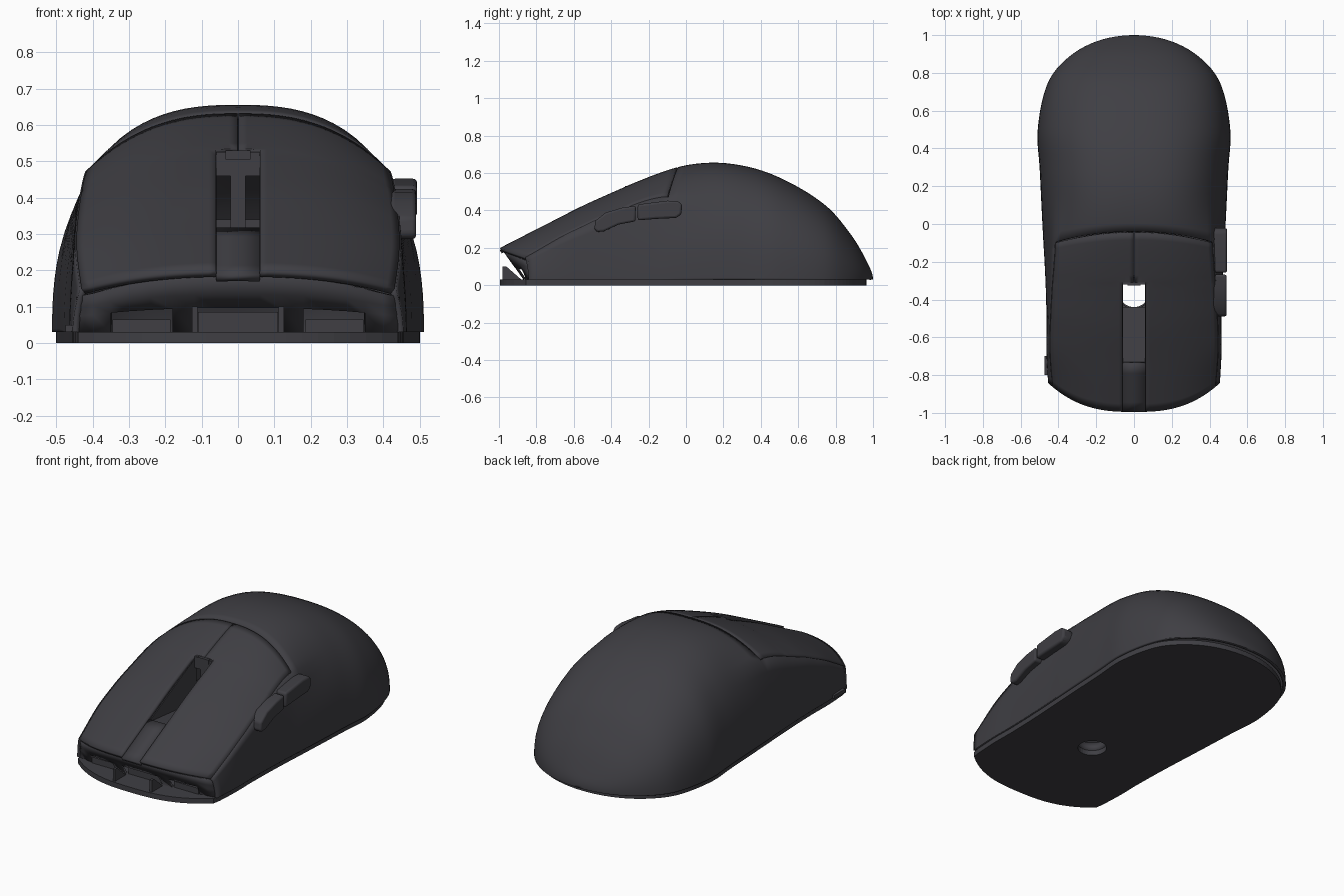
import bpy, bmesh, math
from mathutils import Vector

if "Cube" in bpy.data.objects:
    bpy.data.objects.remove(bpy.data.objects["Cube"], do_unlink=True)

mat = bpy.data.materials.new("charcoal plastic")
mat.use_nodes = True
colour = (0.05, 0.049, 0.057, 1)
mat.diffuse_color = colour
mat.node_tree.nodes["Principled BSDF"].inputs["Base Color"].default_value = colour

# Stations along the body: s, half width, top height, roundness, seam ratio
STATIONS = [
    (-.995, .455, .2, 4.6, .955), (-.75, .464, .325, 6, .965), (-.5, .463, .45, 5.4, .96),
    (-.1, .476, .615, 3.6, .885), (.1, .488, .654, 2.75, .85), (.3, .5, .64, 2.55, .8),
    (.484, .51, .576, 2.5, .8), (.744, .455, .424, 2.4, .8), (.92, .352, .275, 2.3, .8),
    (1.113, .19, .12, 2.2, .8), (1.3, 0, .03, 2, .8)]
FLOOR, FRONT, SEAM, SLOT_END, SLOT = .03, -.995, -.04, -.31, .06


def station(s):
    """Smoothly interpolated width, height, roundness and seam ratio."""
    k = max(i for i in range(len(STATIONS) - 1) if s >= STATIONS[i][0] - 1e-6)
    a, b = STATIONS[k], STATIONS[k + 1]
    p, q = STATIONS[max(k - 1, 0)], STATIONS[min(k + 2, len(STATIONS) - 1)]
    d = b[0] - a[0]
    t = (s - a[0]) / d
    out = []
    for j in range(1, 5):
        ma = (b[j] - p[j]) / (b[0] - p[0]) * d
        mb = (q[j] - a[j]) / (q[0] - a[0]) * d
        out.append((2*t**3 - 3*t*t + 1)*a[j] + (t**3 - 2*t*t + t)*ma
                   + (3*t*t - 2*t**3)*b[j] + (t**3 - t*t)*mb)
    return out


def y_at(s, x):
    """Station to depth: round tail, curved nose and bowed rear seam."""
    y = s if s < .3 else .3 + .7 * math.sin((s - .3) * math.pi / 2)
    nose = min(1, max(0, (-.5 - s) / .495))
    bow = max(0, 1 - abs(s - SEAM) / .3)
    return y + .14 * nose * (abs(x) / .44) ** 2.7 - .05 * bow * (x / .4) ** 2


def surf(s, c, drop=0.0):
    """Outer skin: gently domed top with a crease in front, round dome behind."""
    w, h, n, e = station(s)
    a = min(abs(c), 1)
    dome = FLOOR + (h - FLOOR) * (1 - a ** n) ** (1 / n)
    z_edge = FLOOR + (h - FLOOR) * (1 - e ** n) ** (1 / n)
    if a <= e:
        crease = h - (h - z_edge) * (a / e) ** 2.5
    else:
        crease = FLOOR + (z_edge - FLOOR) * ((1 - a) / (1 - e)) ** .55
    t = min(1, max(0, (s + .1) / .35))
    t = t * t * (3 - 2 * t)
    return Vector((w * c, y_at(s, w * c), crease + (dome - crease) * t - drop))


def spread(a, b, n):
    return [a + (b - a) * i / n for i in range(n + 1)]


def finish(name, bm, solid=0, bevel=0, smooth=True):
    bmesh.ops.remove_doubles(bm, verts=bm.verts, dist=1e-5)
    bmesh.ops.recalc_face_normals(bm, faces=bm.faces)
    me = bpy.data.meshes.new(name)
    bm.to_mesh(me)
    bm.free()
    me.materials.append(mat)
    ob = bpy.data.objects.new(name, me)
    bpy.context.collection.objects.link(ob)
    if solid:
        m = ob.modifiers.new("thickness", 'SOLIDIFY')
        m.thickness, m.offset = solid, -1
    if bevel:
        m = ob.modifiers.new("soft edges", 'BEVEL')
        m.width, m.segments = bevel, 3
    if smooth:
        bpy.ops.object.select_all(action='DESELECT')
        ob.select_set(True)
        bpy.context.view_layer.objects.active = ob
        bpy.ops.object.shade_smooth_by_angle(angle=math.radians(35))


def grid(name, rows, keep=lambda i, j: True, solid=0):
    bm = bmesh.new()
    vs = [[bm.verts.new(p) for p in r] for r in rows]
    for i in range(len(rows) - 1):
        for j in range(len(rows[0]) - 1):
            if keep(i, j):
                bm.faces.new((vs[i][j], vs[i][j + 1], vs[i + 1][j + 1], vs[i + 1][j]))
    loose = [v for v in bm.verts if not v.link_faces]
    bmesh.ops.delete(bm, geom=loose, context='VERTS')
    finish(name, bm, solid)


def thicken(bm, faces, offset):
    ext = bmesh.ops.extrude_face_region(bm, geom=faces)
    bmesh.ops.translate(bm, vec=offset,
                        verts=[g for g in ext["geom"] if isinstance(g, bmesh.types.BMVert)])


def prism(name, outline, x0, x1, bevel=0):
    """Side outline (y, z) extruded across x."""
    bm = bmesh.new()
    f = bm.faces.new([bm.verts.new((x0, y, z)) for y, z in outline])
    thicken(bm, [f], (x1 - x0, 0, 0))
    finish(name, bm, bevel=bevel, smooth=bevel > 0)


def box(name, x, y, z):
    prism(name, [(y[0], z[0]), (y[1], z[0]), (y[1], z[1]), (y[0], z[1])], *x)


# Main shell: full dome behind the seam, side walls only in front of it
stations = (spread(FRONT, SLOT_END, 14)[:-1] + spread(SLOT_END, SEAM, 6)[:-1]
            + spread(SEAM, .3, 8)[:-1] + spread(.3, 1.3, 30))
SIDE, TOP = 12, 28


def section(s):
    w, h, n, e = station(s)
    edge = math.acos(e ** (n / 2))
    side = [math.cos(edge * (i / SIDE) ** 2) ** (2 / n) for i in range(SIDE)]
    cs = [-c for c in side] + spread(-e, e, TOP) + side[::-1]
    return [surf(s, c) for c in cs]


grid("body_shell", [section(s) for s in stations],
     lambda i, j: stations[i] >= SEAM - 1e-6 or not SIDE <= j < SIDE + TOP, solid=.018)

# Two main buttons, split by the centre seam and the wheel slot
button_rows = [(s, SLOT) for s in spread(FRONT, SLOT_END, 16)]
button_rows += [(s, .002) for s in spread(SLOT_END + .0005, SEAM - .006, 7)]
for side, name in ((1, "left_button"), (-1, "right_button")):
    rows = []
    for s, inner in button_rows:
        w, h, n, e = station(s)
        rows.append([surf(s, side * c) for c in spread(inner / w, e * .991, 18)])
    grid(name, rows, solid=.02)

# Undercut front wall with three openings
half = [0, .06, .12, .18, .24, .3, .35, .4, .445]
cols = [-x for x in half[:0:-1]] + half
wall = []
for v in (0, .3, .55, 1):
    row = []
    for x in cols:
        k = (abs(x) / .44) ** 2.7
        y_top, y_low = FRONT + .02 + .13 * k, -.87 + .03 * k
        z_top = surf(FRONT, min(.95, abs(x) / .455)).z - .022
        row.append((x, y_top + (y_low - y_top) * v, z_top + (FLOOR - z_top) * v))
    wall.append(row)


def solid_wall(i, j):
    m = abs(cols[j] + cols[j + 1]) / 2
    return i < 2 or not (m < .12 or .18 < m < .35)


grid("front_wall", wall, solid_wall, solid=.012)

# Base plate with a sensor hole
bm = bmesh.new()
outline = [(x, y_at(FRONT, x)) for x in spread(0, .44, 10)]
for s in stations[1:]:
    x = station(s)[0]
    outline.append((x * .98, min(y_at(s, x), y_at(s, x) * .965)))
outline += [(-x, y) for x, y in outline[-2:0:-1]]
hole = [(.08 * math.cos(a), -.36 + .08 * math.sin(a))
        for a in spread(0, 2 * math.pi, 32)[:-1]]
edges = []
for loop in (outline, hole):
    vs = [bm.verts.new((x, y, 0)) for x, y in loop]
    edges += [bm.edges.new((vs[i - 1], vs[i])) for i in range(len(vs))]
bmesh.ops.triangle_fill(bm, use_beauty=True, edges=edges)
thicken(bm, bm.faces[:], (0, 0, FLOOR))
finish("base_plate", bm, smooth=False)

# Sensor collar
grid("sensor_collar", [[(x, y, z) for x, y in hole + hole[:1]] for z in (FLOOR, .08)], solid=-.01)

# Wheel slot: flush nose strip, sunken floor, side walls, end block and post
grid("slot_nose_strip", [[surf(s, x / station(s)[0], .012) for x in (-SLOT, 0, SLOT)]
                         for s in spread(FRONT, -.74, 5)], solid=.02)
prism("slot_floor", [(-.74, .22), (-.44, .25), (-.44, .27), (-.74, .3)], -SLOT, SLOT)
for side in (1, -1):
    prism("slot_wall", [(-.74, .2), (-.3, .2), (-.3, .52), (-.5, .42), (-.74, .3)],
          side * SLOT, side * (SLOT + .012))
box("slot_end_block", (-SLOT, SLOT), (-.32, -.28), (.46, .525))
box("slot_end_ledge", (-.035, .035), (-.325, -.29), (.505, .53))
box("wheel_post", (-.02, .02), (-.32, -.28), (.27, .46))
box("wheel_axle", (-SLOT, SLOT), (-.31, -.28), (.31, .34))

# Thumb buttons on the left flank
prism("front_thumb_button", [(-.49, .3), (-.475, .285), (-.44, .288), (-.36, .325), (-.27, .342),
                             (-.268, .425), (-.34, .415), (-.43, .388), (-.485, .345)],
      .42, .49, .012)
prism("rear_thumb_button", [(-.258, .347), (-.16, .355), (-.05, .36), (-.025, .38),
                            (-.02, .43), (-.04, .45), (-.1, .452), (-.258, .432)],
      .42, .493, .012)

# Front brackets behind the openings and a small side catch
for side in (1, -1):
    prism("front_bracket", [(-.98, FLOOR), (-.88, FLOOR), (-.96, .1), (-.98, .1)],
          side * .112, side * .127)
    box("front_block", (side * .185, side * .345), (-.86, -.8), (FLOOR, .065))
box("front_centre_block", (-.11, .11), (-.86, -.8), (FLOOR, .085))
box("side_catch", (-.475, -.44), (-.8, -.7), (FLOOR, .05))
